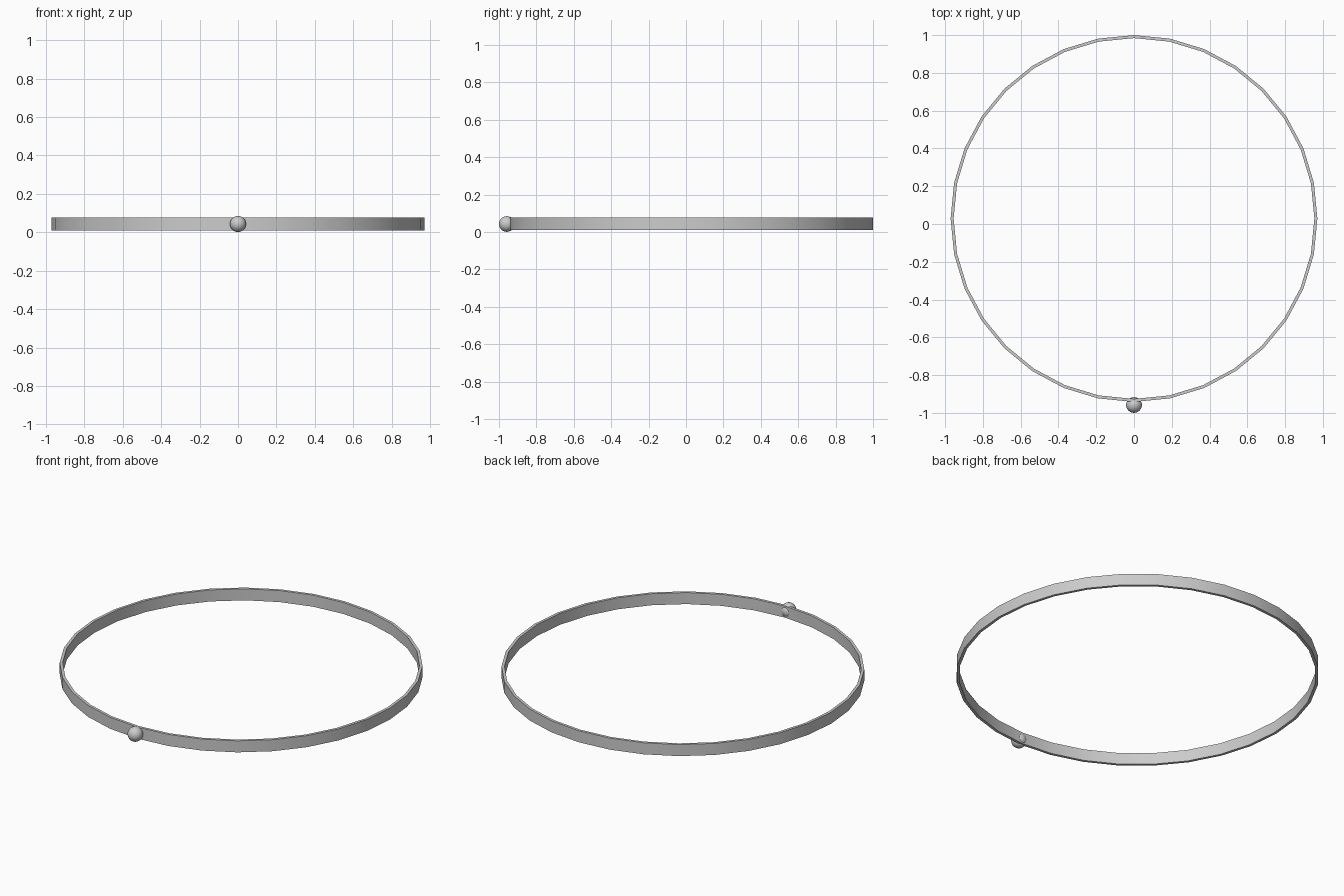
import bpy, bmesh
from math import radians, sin, cos, pi

if "Cube" in bpy.data.objects:
    bpy.data.objects.remove(bpy.data.objects["Cube"])

SIDES = 32
CENTRE_Y = 0.029
R_OUT, R_IN = 0.971, 0.955
Z_LOW, Z_HIGH = 0.01, 0.078


def smooth(obj, angle):
    bpy.ops.object.select_all(action='DESELECT')
    obj.select_set(True)
    bpy.context.view_layer.objects.active = obj
    bpy.ops.object.shade_smooth_by_angle(angle=radians(angle))


# Hoop band: a thin rectangular profile swept round 32 sides
profile = [(R_OUT, Z_LOW), (R_OUT, Z_HIGH), (R_IN, Z_HIGH), (R_IN, Z_LOW)]
bm = bmesh.new()
rings = []
for i in range(SIDES):
    a = 2 * pi * i / SIDES
    rings.append([bm.verts.new((r * cos(a), r * sin(a), z)) for r, z in profile])
for i in range(SIDES):
    a, b = rings[i], rings[(i + 1) % SIDES]
    for j in range(4):
        k = (j + 1) % 4
        bm.faces.new((a[j], b[j], b[k], a[k]))
bmesh.ops.recalc_face_normals(bm, faces=bm.faces)
mesh = bpy.data.meshes.new("hoop_band")
bm.to_mesh(mesh)
bm.free()
band = bpy.data.objects.new("hoop_band", mesh)
band.location.y = CENTRE_Y
bpy.context.collection.objects.link(band)
smooth(band, 30)

# Closure bead set through the front of the band
bpy.ops.mesh.primitive_uv_sphere_add(segments=24, ring_count=12, radius=0.042,
                                     location=(0, -0.958, 0.043))
bead = bpy.context.object
bead.name = "closure_bead"
smooth(bead, 40)
